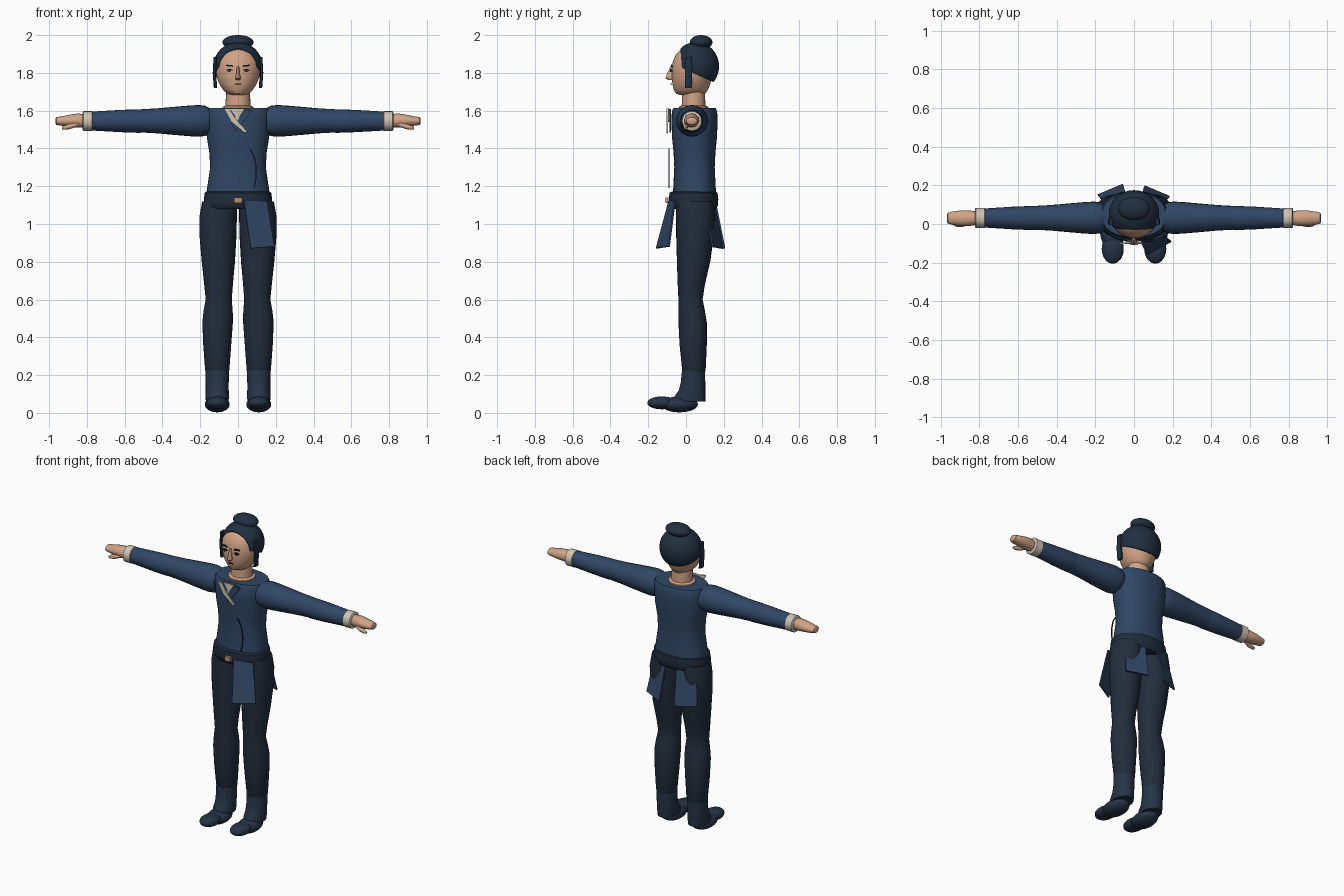
import bpy, bmesh, math
from mathutils import Vector


def mat(name, rgb):
    m = bpy.data.materials.new(name)
    m.diffuse_color = (*rgb, 1)
    return m


NAVY = mat("tunic navy", (0.030, 0.063, 0.130))
DARK = mat("trouser dark blue", (0.016, 0.027, 0.046))
BOOT = mat("boot blue", (0.018, 0.034, 0.062))
BELT = mat("belt dark navy", (0.014, 0.025, 0.047))
HAIR = mat("hair blue black", (0.015, 0.029, 0.052))
SKIN = mat("skin", (0.64, 0.37, 0.24))
CREAM = mat("cream cloth", (0.62, 0.56, 0.46))
TAN = mat("buckle tan", (0.50, 0.28, 0.17))
INK = mat("face ink", (0.008, 0.012, 0.018))


def finish(name, bm, m, angle=40):
    bmesh.ops.recalc_face_normals(bm, faces=bm.faces)
    me = bpy.data.meshes.new(name)
    bm.to_mesh(me)
    bm.free()
    ob = bpy.data.objects.new(name, me)
    bpy.context.collection.objects.link(ob)
    me.materials.append(m)
    bpy.ops.object.select_all(action='DESELECT')
    ob.select_set(True)
    bpy.context.view_layer.objects.active = ob
    bpy.ops.object.shade_smooth_by_angle(angle=math.radians(angle))
    return ob


def loft(name, m, rings, axis='z', n=28, power=2.0):
    """Rings of (centre, half-width a, half-width b) stacked along z or x."""
    bm = bmesh.new()
    loops = []
    for c, a, b in rings:
        loop = []
        for i in range(n):
            t = 2 * math.pi * i / n
            u = a * math.copysign(abs(math.cos(t)) ** (2 / power), math.cos(t))
            v = b * math.copysign(abs(math.sin(t)) ** (2 / power), math.sin(t))
            off = Vector((u, v, 0)) if axis == 'z' else Vector((0, u, v))
            loop.append(bm.verts.new(Vector(c) + off))
        loops.append(loop)
    for p, q in zip(loops, loops[1:]):
        for i in range(n):
            j = (i + 1) % n
            bm.faces.new((p[i], p[j], q[j], q[i]))
    bm.faces.new(loops[0])
    bm.faces.new(loops[-1])
    return finish(name, bm, m)


def ball(name, m, c, r, keep=None):
    bm = bmesh.new()
    bmesh.ops.create_uvsphere(bm, u_segments=32, v_segments=20, radius=1)
    for v in bm.verts:
        v.co = Vector(c) + Vector([v.co[i] * r[i] for i in range(3)])
    for point, normal in keep or []:
        cut = bmesh.ops.bisect_plane(bm, geom=bm.verts[:] + bm.edges[:] + bm.faces[:],
                                     plane_co=point, plane_no=normal, clear_inner=True)
        edges = [e for e in cut['geom_cut'] if isinstance(e, bmesh.types.BMEdge)]
        bmesh.ops.holes_fill(bm, edges=edges)
    return finish(name, bm, m)


def plate(name, m, pts, thick=0.009):
    """Flat panel through the given corners, thickened along its normal."""
    bm = bmesh.new()
    f = bm.faces.new([bm.verts.new(p) for p in pts])
    f.normal_update()
    nrm = f.normal.copy()
    out = bmesh.ops.extrude_face_region(bm, geom=[f])
    for v in out['geom']:
        if isinstance(v, bmesh.types.BMVert):
            v.co += nrm * thick
    return finish(name, bm, m, 20)


def front_plate(name, m, xz, y, thick=0.008):
    return plate(name, m, [(x, y, z) for x, z in xz], thick)


# Torso, belt and buckle
loft("tunic", NAVY, [((0, 0.045, z), a, b) for z, a, b in (
    (1.14, 0.170, 0.115), (1.18, 0.165, 0.113), (1.30, 0.147, 0.107), (1.38, 0.152, 0.111),
    (1.46, 0.165, 0.119), (1.54, 0.170, 0.122), (1.595, 0.172, 0.120), (1.613, 0.165, 0.112))],
    n=40, power=2.3)
loft("belt", BELT, [((0, 0.04, z), a, b) for z, a, b in (
    (1.08, 0.165, 0.115), (1.095, 0.180, 0.128), (1.13, 0.181, 0.131),
    (1.165, 0.176, 0.127), (1.172, 0.165, 0.115))], n=40, power=2.2)
front_plate("buckle", TAN, [(-0.02, 1.11), (0.02, 1.11), (0.02, 1.14), (-0.02, 1.14)], -0.093, 0.016)

# Hanging sash panels: one in front, two behind
plate("front_sash", NAVY, [(0.065, -0.152, 0.87), (0.19, -0.085, 0.88),
                           (0.15, -0.055, 1.12), (0.03, -0.085, 1.12)])
for s, side in ((1, "left"), (-1, "right")):
    plate("back_sash_" + side, NAVY, [(s * 0.055, 0.20, 0.87), (s * 0.185, 0.145, 0.88),
                                      (s * 0.15, 0.105, 1.12), (s * 0.04, 0.15, 1.12)])

# Crossed collar, lapel and tunic seam
front_plate("under_collar", CREAM, [(-0.045, 1.612), (0.0, 1.545), (0.025, 1.612)], -0.088, 0.004)
front_plate("lapel", NAVY, [(0.025, 1.61), (0.075, 1.60), (-0.01, 1.485), (-0.035, 1.53)], -0.088)
front_plate("collar_band_short", CREAM, [(0.018, 1.612), (0.038, 1.612), (-0.012, 1.54), (-0.022, 1.555)], -0.096)
front_plate("collar_band_long", CREAM, [(-0.075, 1.612), (-0.045, 1.612), (-0.015, 1.56),
                                        (0.05, 1.488), (0.035, 1.483), (-0.035, 1.54)], -0.104)
seam = [(0.06, 1.40), (0.085, 1.36), (0.097, 1.30), (0.095, 1.24), (0.085, 1.19)]
for i, ((x0, z0), (x1, z1)) in enumerate(zip(seam, seam[1:])):
    front_plate("tunic_seam_%d" % i, BELT, [(x0 - 0.003, z0), (x0 + 0.003, z0),
                                            (x1 + 0.003, z1), (x1 - 0.003, z1)], -0.093, 0.006)

# Neck and head
loft("neck", SKIN, [((0, 0.04, z), a, a * 0.95) for z, a in (
    (1.60, 0.085), (1.62, 0.082), (1.627, 0.066), (1.72, 0.063))])
loft("head", SKIN, [((0, y, z), a, b) for z, y, a, b in (
    (1.683, 0.025, 0.040, 0.055), (1.69, 0.025, 0.058, 0.078), (1.71, 0.026, 0.078, 0.090),
    (1.74, 0.028, 0.098, 0.100), (1.78, 0.032, 0.113, 0.107), (1.82, 0.035, 0.118, 0.110),
    (1.86, 0.037, 0.115, 0.107), (1.90, 0.040, 0.098, 0.092), (1.93, 0.043, 0.068, 0.066),
    (1.945, 0.045, 0.030, 0.03))], n=36)

# Hair cap trimmed at the hairline, bun and sideburns
ball("hair_cap", HAIR, (0, 0.053, 1.835), (0.130, 0.122, 0.128),
     [((0, -0.022, 1.83), (0, 1, 0.08)), ((0, -0.02, 1.825), (0, 0.45, 1))])
ball("hair_bun", HAIR, (0, 0.08, 1.962), (0.082, 0.060, 0.038))
for s, side in ((1, "left"), (-1, "right")):
    loft("sideburn_" + side, HAIR, [((s * x, 0.013, z), 0.009, 0.019) for x, z in (
        (0.119, 1.72), (0.125, 1.80), (0.120, 1.885))], n=10, power=4)

# Face
loft("nose", SKIN, [((0, y, z), a, b) for z, y, a, b in (
    (1.762, -0.080, 0.010, 0.014), (1.772, -0.086, 0.015, 0.022),
    (1.795, -0.083, 0.009, 0.018), (1.835, -0.075, 0.006, 0.008))], n=12)
front_plate("mouth", INK, [(-0.018, 1.739), (0.018, 1.739), (0.014, 1.744), (-0.014, 1.744)], -0.074)
for s, side in ((1, "left"), (-1, "right")):
    def face_part(name, m, xz, y):
        front_plate(name + "_" + side, m, [(s * x, z) for x, z in xz], y)
    face_part("brow", INK, [(0.025, 1.832), (0.064, 1.836), (0.06, 1.844), (0.026, 1.84)], -0.072)
    face_part("eye", CREAM, [(0.027, 1.810), (0.045, 1.804), (0.062, 1.811), (0.045, 1.819)], -0.072)
    face_part("iris", INK, [(0.039, 1.805), (0.051, 1.805), (0.051, 1.819), (0.039, 1.819)], -0.076)
    face_part("eyelid", INK, [(0.025, 1.813), (0.064, 1.814), (0.05, 1.821), (0.037, 1.821)], -0.077)

# Arms and legs on both sides
for s, side in ((1, "left"), (-1, "right")):
    def arm(name, m, rings, n=24):
        loft(name + "_" + side, m, [((s * x, y, z), a, b) for x, y, z, a, b in rings], 'x', n)

    arm("upper_sleeve", NAVY, [(x, 0.032, 1.546, r, r) for x, r in (
        (0.15, 0.068), (0.175, 0.080), (0.205, 0.084), (0.26, 0.081),
        (0.34, 0.074), (0.43, 0.066), (0.52, 0.061))])
    arm("lower_sleeve", NAVY, [(x, 0.031, 1.545, a, b) for x, a, b in (
        (0.505, 0.060, 0.060), (0.52, 0.0625, 0.0625), (0.62, 0.059, 0.059), (0.79, 0.048, 0.049))])
    arm("cuff", CREAM, [(x, 0.031, 1.545, r, r) for x, r in (
        (0.768, 0.046), (0.772, 0.052), (0.818, 0.052), (0.822, 0.046))])
    arm("hand", SKIN, [(x, 0.03, z, a, b) for x, z, a, b in (
        (0.81, 1.546, 0.034, 0.035), (0.85, 1.548, 0.040, 0.037), (0.89, 1.547, 0.041, 0.032),
        (0.94, 1.545, 0.034, 0.024), (0.962, 1.545, 0.028, 0.020), (0.967, 1.545, 0.02, 0.013))], 20)
    arm("thumb", SKIN, [(x, y, z, r, r) for x, y, z, r in (
        (0.85, 0.008, 1.530, 0.014), (0.89, -0.002, 1.516, 0.014),
        (0.92, -0.003, 1.510, 0.011), (0.932, -0.003, 1.508, 0.006))], 12)

    loft("trouser_leg_" + side, DARK, [((s * x, y, z), a, b) for z, x, y, a, b in (
        (0.215, 0.110, 0.042, 0.060, 0.058), (0.225, 0.110, 0.042, 0.064, 0.062),
        (0.36, 0.110, 0.038, 0.074, 0.072), (0.48, 0.108, 0.035, 0.081, 0.075),
        (0.54, 0.105, 0.030, 0.077, 0.070), (0.60, 0.102, 0.024, 0.069, 0.064),
        (0.68, 0.103, 0.028, 0.076, 0.072), (0.80, 0.104, 0.040, 0.088, 0.088),
        (0.94, 0.106, 0.048, 0.098, 0.100), (1.04, 0.105, 0.050, 0.099, 0.103),
        (1.12, 0.098, 0.048, 0.092, 0.100))])
    loft("boot_shaft_" + side, BOOT, [((s * 0.110, y, z), a, b) for z, y, a, b in (
        (0.06, 0.018, 0.060, 0.084), (0.085, 0.020, 0.062, 0.082), (0.12, 0.032, 0.061, 0.070),
        (0.16, 0.037, 0.061, 0.065), (0.225, 0.040, 0.062, 0.061))])
    ball("boot_sole_" + side, BOOT, (s * 0.110, -0.035, 0.045), (0.066, 0.098, 0.042))
    ball("boot_toe_" + side, BOOT, (s * 0.110, -0.128, 0.053), (0.057, 0.077, 0.034))
